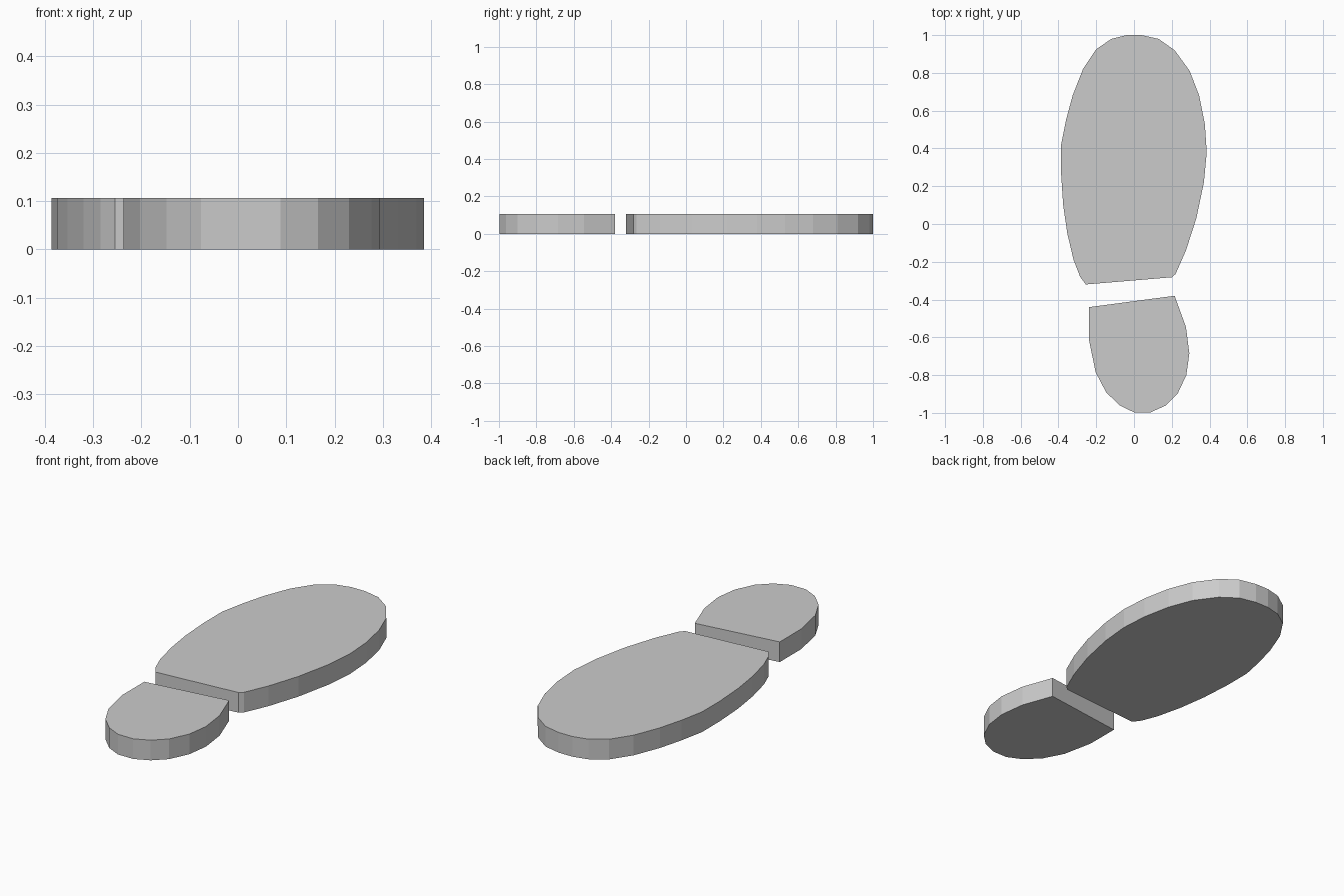
import bpy, bmesh

HEIGHT = 0.106


def slab(name, outline):
    """Extrude a closed counter-clockwise outline up from the ground."""
    bm = bmesh.new()
    face = bm.faces.new([bm.verts.new((x, y, 0)) for x, y in outline])
    top = bmesh.ops.extrude_face_region(bm, geom=[face], use_keep_orig=True)
    verts = [g for g in top["geom"] if isinstance(g, bmesh.types.BMVert)]
    bmesh.ops.translate(bm, verts=verts, vec=(0, 0, HEIGHT))
    bmesh.ops.recalc_face_normals(bm, faces=bm.faces)
    mesh = bpy.data.meshes.new(name)
    bm.to_mesh(mesh)
    bm.free()
    obj = bpy.data.objects.new(name, mesh)
    bpy.context.collection.objects.link(obj)
    return obj


# Front of the shoe print: wide rounded oval with a slanted straight end
slab("sole", [
    (-0.255, -0.32), (0.2, -0.282), (0.22, -0.265), (0.275, -0.14),
    (0.33, 0.03), (0.37, 0.22), (0.385, 0.38), (0.375, 0.53),
    (0.345, 0.68), (0.295, 0.81), (0.215, 0.92), (0.13, 0.98),
    (0.04, 1.0), (-0.04, 1.0), (-0.12, 0.98), (-0.2, 0.925),
    (-0.27, 0.82), (-0.325, 0.68), (-0.36, 0.55), (-0.386, 0.42),
    (-0.386, 0.27), (-0.375, 0.1), (-0.353, -0.05), (-0.32, -0.19),
    (-0.285, -0.28),
])

# Heel: coarser rounded block with a slanted straight front edge
slab("heel", [
    (0.215, -0.38), (-0.237, -0.44), (-0.237, -0.62), (-0.203, -0.785),
    (-0.148, -0.89), (-0.077, -0.96), (0.0, -0.997), (0.088, -0.997),
    (0.166, -0.962), (0.23, -0.9), (0.277, -0.8), (0.293, -0.685),
    (0.275, -0.545),
])
